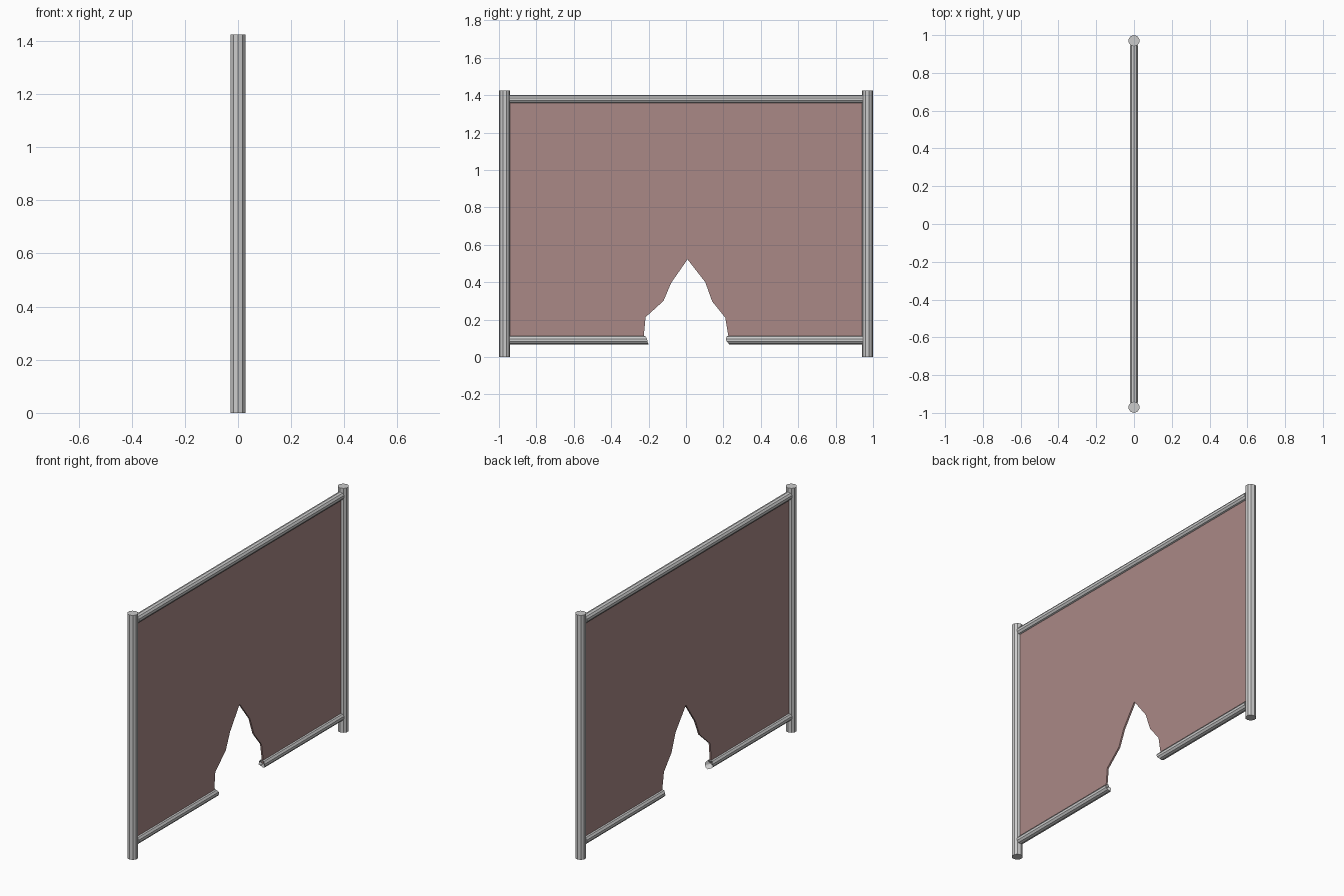
import bpy, bmesh, math
from mathutils import Vector

if "Cube" in bpy.data.objects:
    bpy.data.objects.remove(bpy.data.objects["Cube"])

SIDES = 10


def finish(bm, name, material=None):
    bmesh.ops.recalc_face_normals(bm, faces=bm.faces)
    mesh = bpy.data.meshes.new(name)
    bm.to_mesh(mesh)
    bm.free()
    obj = bpy.data.objects.new(name, mesh)
    bpy.context.collection.objects.link(obj)
    if material:
        mesh.materials.append(material)
    return obj


def tube(name, start, end, radius, torn=None):
    """Capped tube; torn gives a lengthwise shift for each end vertex."""
    start, end = Vector(start), Vector(end)
    axis = (end - start).normalized()
    u = Vector((1, 0, 0))
    w = Vector((0, 0, 1)) if abs(axis.z) < 0.5 else Vector((0, 1, 0))
    bm = bmesh.new()
    rings = []
    for centre, shifts in ((start, None), (end, torn)):
        ring = []
        for i in range(SIDES):
            a = 2 * math.pi * (i + 0.5) / SIDES
            p = centre + radius * (u * math.cos(a) + w * math.sin(a))
            if shifts:
                p += axis * shifts[i]
            ring.append(bm.verts.new(p))
        rings.append(ring)
    for i in range(SIDES):
        j = (i + 1) % SIDES
        bm.faces.new((rings[0][i], rings[0][j], rings[1][j], rings[1][i]))
    bm.faces.new(rings[0])
    # Torn ends close on a recessed centre point
    if torn:
        hub = bm.verts.new(end - axis * 0.01)
        for i in range(SIDES):
            bm.faces.new((rings[1][i], rings[1][(i + 1) % SIDES], hub))
    else:
        bm.faces.new(rings[1])
    return finish(bm, name)


# Posts
for side, label in ((-1, "left"), (1, "right")):
    tube(label + "_post", (0, side * 0.97, 0), (0, side * 0.97, 1.425), 0.03)

# Rails, the lower one broken in the middle
R = 0.023
tube("top_rail", (0, -0.945, 1.378), (0, 0.945, 1.378), R)
tube("lower_rail_left", (0, -0.945, 0.09), (0, -0.22, 0.09), R,
     [0.012, 0.003, 0.006, -0.004, 0.005, 0.0, 0.008, 0.02, 0.018, 0.014])
tube("lower_rail_right", (0, 0.945, 0.09), (0, 0.225, 0.09), R,
     [0.012, 0.008, 0.002, 0.006, 0.0, 0.004, -0.006, -0.004, -0.003, 0.008])

# Torn infill panel
rust = bpy.data.materials.new("panel_red_brown")
rust.diffuse_color = (0.40, 0.25, 0.24, 1)
rust.use_nodes = True
rust.node_tree.nodes["Principled BSDF"].inputs["Base Color"].default_value = rust.diffuse_color
outline = [(-0.95, 0.09), (-0.228, 0.09), (-0.216, 0.213), (-0.12, 0.30),
           (-0.08, 0.395), (0.008, 0.522), (0.103, 0.40), (0.14, 0.297),
           (0.21, 0.21), (0.23, 0.09), (0.95, 0.09), (0.95, 1.378),
           (-0.95, 1.378)]
bm = bmesh.new()
T = 0.01
face = bm.faces.new([bm.verts.new((-T / 2, y, z)) for y, z in outline])
result = bmesh.ops.extrude_face_region(bm, geom=[face])
moved = [g for g in result["geom"] if isinstance(g, bmesh.types.BMVert)]
bmesh.ops.translate(bm, verts=moved, vec=(T, 0, 0))
if len(bm.faces) == len(outline) + 1:
    bm.faces.new([v for v in bm.verts if v not in moved])
bmesh.ops.triangulate(bm, faces=[f for f in bm.faces if len(f.verts) > 4])
finish(bm, "torn_panel", rust)
